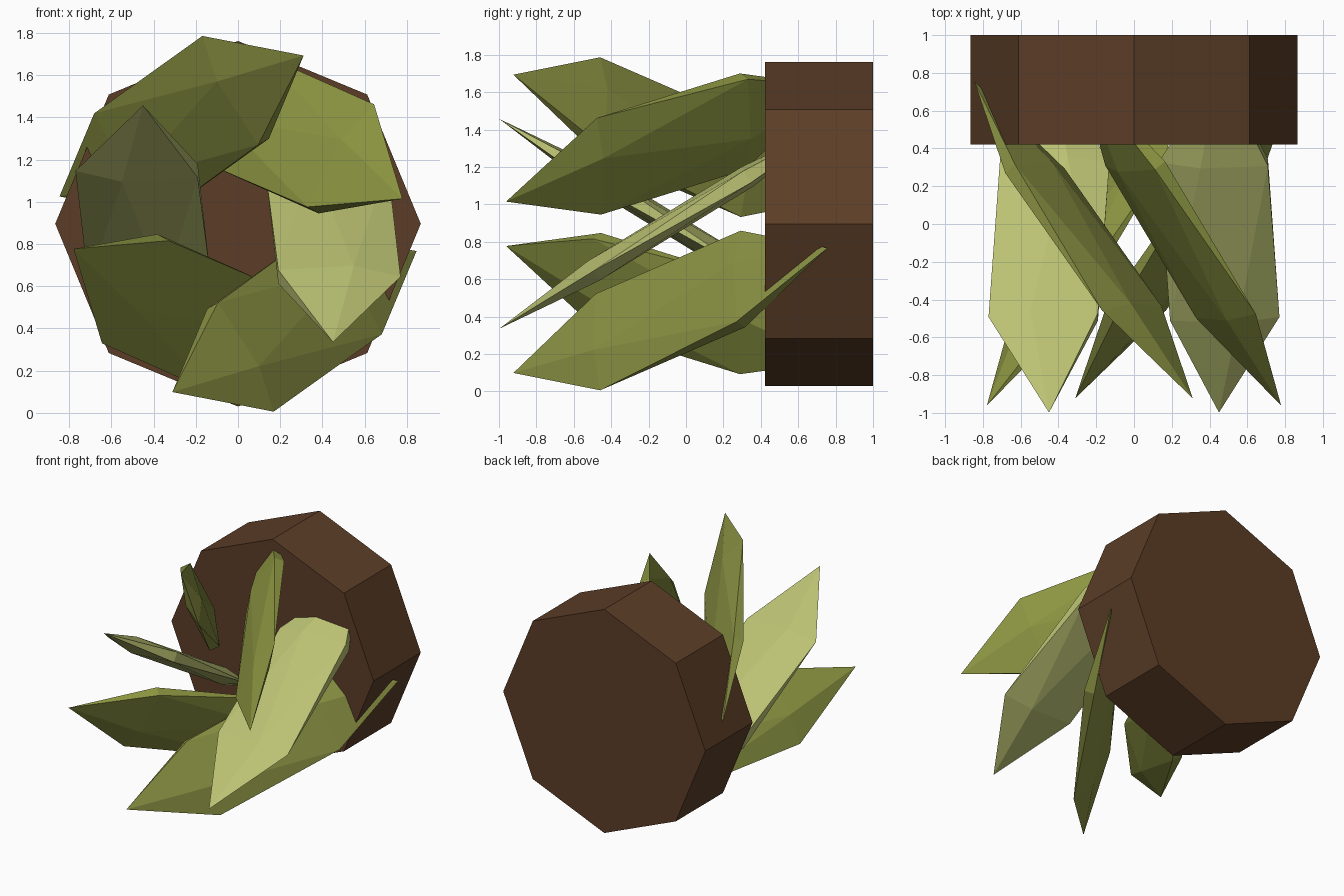
import bpy
from math import radians, sin, cos
from mathutils import Matrix, Vector

if "Cube" in bpy.data.objects:
    bpy.data.objects.remove(bpy.data.objects["Cube"])

ZC = 0.896  # height of the central axis


def material(name, rgb):
    m = bpy.data.materials.new(name)
    m.diffuse_color = (*rgb, 1)
    m.use_nodes = True
    m.node_tree.nodes["Principled BSDF"].inputs["Base Color"].default_value = m.diffuse_color
    return m


brown = material("brown", (0.107, 0.047, 0.02))
pale = material("pale_green", (0.50, 0.54, 0.17))
olive = material("olive_green", (0.27, 0.31, 0.055))
mid = material("mid_green", (0.25, 0.28, 0.055))

# Octagonal base lying on its side, at the back
bpy.ops.mesh.primitive_cylinder_add(vertices=8, radius=0.866, depth=0.578,
                                    location=(0, 0.711, ZC),
                                    rotation=(radians(90), 0, 0))
base = bpy.context.object
base.name = "base"
base.data.materials.append(brown)

# Ring of six flattened, tilted leaves; offset and tilt cycle in threes
for i in range(6):
    k = i % 3
    a = radians(60 * i)
    tilt = radians(31.5 + 3.5 * k)
    radial = Vector((cos(a), 0, sin(a)))
    tangent = Vector((-sin(a), 0, cos(a)))
    length = -(cos(tilt) * Vector((0, 1, 0)) + sin(tilt) * tangent)  # towards the tip
    side = length.cross(radial)
    centre = Vector((0, -0.083, ZC)) + radial * (0.45 + 0.0425 * k)
    frame = Matrix((radial, side, length)).transposed().to_4x4()

    bpy.ops.mesh.primitive_ico_sphere_add(subdivisions=1, radius=1)
    leaf = bpy.context.object
    leaf.name = f"leaf_{i + 1}"
    leaf.data.transform(Matrix.Translation(centre) @ frame
                        @ Matrix.Diagonal((0.358, 0.0716, 1.073, 1)))
    leaf.data.materials.append((pale, olive, mid)[k])
